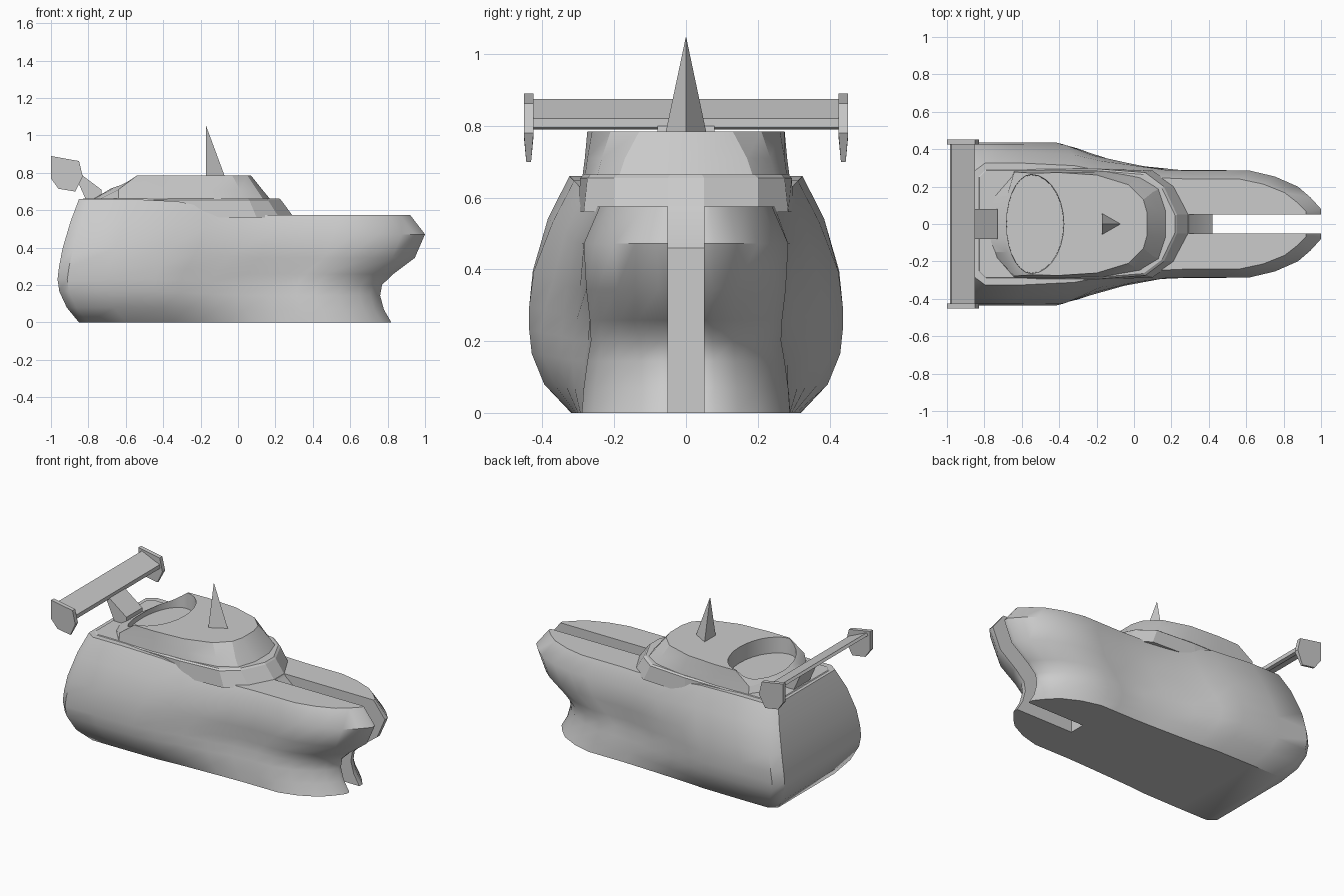
import bpy, bmesh, math

old = bpy.data.objects.get("Cube")
if old:
    bpy.data.objects.remove(old, do_unlink=True)

grey = bpy.data.materials.new("plain_grey")
grey.use_nodes = True
grey.diffuse_color = (0.6, 0.6, 0.6, 1)
grey.node_tree.nodes["Principled BSDF"].inputs["Base Color"].default_value = (0.6, 0.6, 0.6, 1)


def finish(name, bm):
    """Turn a bmesh into a grey object with outward normals."""
    bmesh.ops.recalc_face_normals(bm, faces=bm.faces)
    mesh = bpy.data.meshes.new(name)
    bm.to_mesh(mesh)
    bm.free()
    mesh.materials.append(grey)
    obj = bpy.data.objects.new(name, mesh)
    bpy.context.collection.objects.link(obj)
    return obj


def loft(name, layers):
    """Skin stacked half outlines (bow to stern, y > 0), mirrored across y."""
    bm = bmesh.new()
    rings = []
    for half in layers:
        left = [bm.verts.new(p) for p in half]
        right = [bm.verts.new((x, -y, z)) for x, y, z in half]
        rings.append((left, right))
    for (la, ra), (lb, rb) in zip(rings, rings[1:]):
        a, b = la + ra[::-1], lb + rb[::-1]
        for i in range(len(a)):
            j = (i + 1) % len(a)
            bm.faces.new((a[i], a[j], b[j], b[i]))
    for left, right in (rings[0], rings[-1]):
        for i in range(len(left) - 1):
            bm.faces.new((left[i], left[i + 1], right[i + 1], right[i]))
    return finish(name, bm)


def prism(name, profile, y0, y1):
    """Extrude an x-z profile along y."""
    bm = bmesh.new()
    a = [bm.verts.new((x, y0, z)) for x, z in profile]
    b = [bm.verts.new((x, y1, z)) for x, z in profile]
    bm.faces.new(a)
    bm.faces.new(b)
    for i in range(len(a)):
        j = (i + 1) % len(a)
        bm.faces.new((a[i], a[j], b[j], b[i]))
    return finish(name, bm)


def activate(obj):
    bpy.ops.object.select_all(action='DESELECT')
    obj.select_set(True)
    bpy.context.view_layer.objects.active = obj


def cut(obj, cutter):
    mod = obj.modifiers.new("cut", 'BOOLEAN')
    mod.operation = 'DIFFERENCE'
    mod.solver = 'EXACT'
    mod.object = cutter
    activate(obj)
    bpy.ops.object.modifier_apply(modifier=mod.name)
    bpy.data.objects.remove(cutter, do_unlink=True)


def smooth(obj, degrees):
    activate(obj)
    bpy.ops.object.shade_smooth_by_angle(angle=math.radians(degrees))


def interp(points, x):
    """Piecewise linear lookup."""
    if x <= points[0][0]:
        return points[0][1]
    for (x0, y0), (x1, y1) in zip(points, points[1:]):
        if x <= x1:
            return y0 + (y1 - y0) * (x - x0) / (x1 - x0)
    return points[-1][1]


# Hull: each level holds height fraction, stern x, bow x, rear and front half widths
levels = [
    (0, -.85, .82, .32, .29), (.12, -.915, .78, .395, .285),
    (.25, -.955, .76, .43, .275), (.35, -.965, .77, .437, .265),
    (.45, -.957, .83, .437, .268), (.6, -.938, .945, .427, .278),
    (.82, -.895, 1, .385, .285), (1, -.85, .92, .325, .24),
]
stations = [(1, .28), (.97, .5), (.935, .7), (.87, .89), (.8, 1), (.74, 1), (.65, 1),
            (.56, 1), (.47, 1), (.38, 1), (.3, 1), (.15, 1), (.03, 1), (0, .88)]
deck_height = [(-.38, .66), (-.05, .59), (.05, .575)]
narrowing = [(-.38, 0), (-.2, .45), (0, .72), (.2, 1)]
layers = []
for v, stern, bow, rear, front in levels:
    half = []
    for u, scale in stations:
        x = stern + (bow - stern) * u
        k = interp(narrowing, x)
        half.append((x, scale * (rear + (front - rear) * k), v * interp(deck_height, x)))
    layers.append(half)
hull = loft("hull", layers)

# Slot that splits the bow
slot = [(.27, .62), (.3, .56), (.42, .46), (.42, -.1), (1.2, -.1), (1.2, .62)]
cut(hull, prism("slot_cutter", slot, -.05, .05))
smooth(hull, 42)


def tier(z, outline):
    return [(x, y, z) for x, y in outline]


# Raised deck around the cabin
deck = loft("raised_deck", [
    tier(.56, [(.3, .05), (.22, .2), (.1, .285), (-.2, .3), (-.8, .295), (-.835, .26)]),
    tier(.655, [(.23, .05), (.16, .2), (.06, .275), (-.2, .295), (-.8, .295), (-.835, .26)]),
    tier(.664, [(.22, .045), (.15, .19), (.05, .265), (-.2, .285), (-.79, .285), (-.825, .25)]),
])

# Cabin with a low rear lip
cabin = loft("cabin", [
    tier(.65, [(.18, .07), (.14, .19), (.04, .25), (-.15, .283), (-.4, .29), (-.64, .288), (-.76, .15), (-.79, .08)]),
    tier(.71, [(.13, .07), (.1, .17), (.01, .235), (-.17, .275), (-.4, .282), (-.64, .278), (-.68, .15), (-.69, .08)]),
    tier(.785, [(.07, .06), (.05, .13), (-.03, .21), (-.2, .262), (-.4, .275), (-.54, .272), (-.56, .15), (-.56, .08)]),
])

# Round open cockpit in the rear of the cabin
bm = bmesh.new()
bmesh.ops.create_cone(bm, cap_ends=True, segments=28, radius1=.262, radius2=.268, depth=.2)
for vert in bm.verts:
    vert.co.x = vert.co.x * (.66 if vert.co.x > 0 else .5) - .55
    vert.co.z += .785
cut(cabin, finish("cockpit_cutter", bm))
smooth(cabin, 25)

# Pointed fin on the roof
bm = bmesh.new()
base = [bm.verts.new(p) for p in ((-.17, -.057, .78), (-.17, .057, .78), (-.07, 0, .78))]
apex = bm.verts.new((-.17, 0, 1.05))
bm.faces.new(base)
for i in range(3):
    bm.faces.new((base[i], base[(i + 1) % 3], apex))
finish("roof_fin", bm)

# Rear wing, its strut and end plates
prism("rear_wing", [(-.985, .86), (-.975, .875), (-.85, .82), (-.85, .795), (-.87, .79)], -.43, .43)
prism("wing_strut", [(-.88, .805), (-.85, .8), (-.73, .71), (-.73, .65), (-.81, .65)], -.08, .08)
plate = [(-1, .89), (-.85, .863), (-.83, .78), (-.87, .7), (-.96, .715), (-1, .77)]
for name, side in (("left_end_plate", 1), ("right_end_plate", -1)):
    end = prism(name, plate, side * .425, side * .452)
    for vert in end.data.vertices:
        if vert.co.z < .75:
            vert.co.y = side * (.4385 + (abs(vert.co.y) - .4385) * .5)
